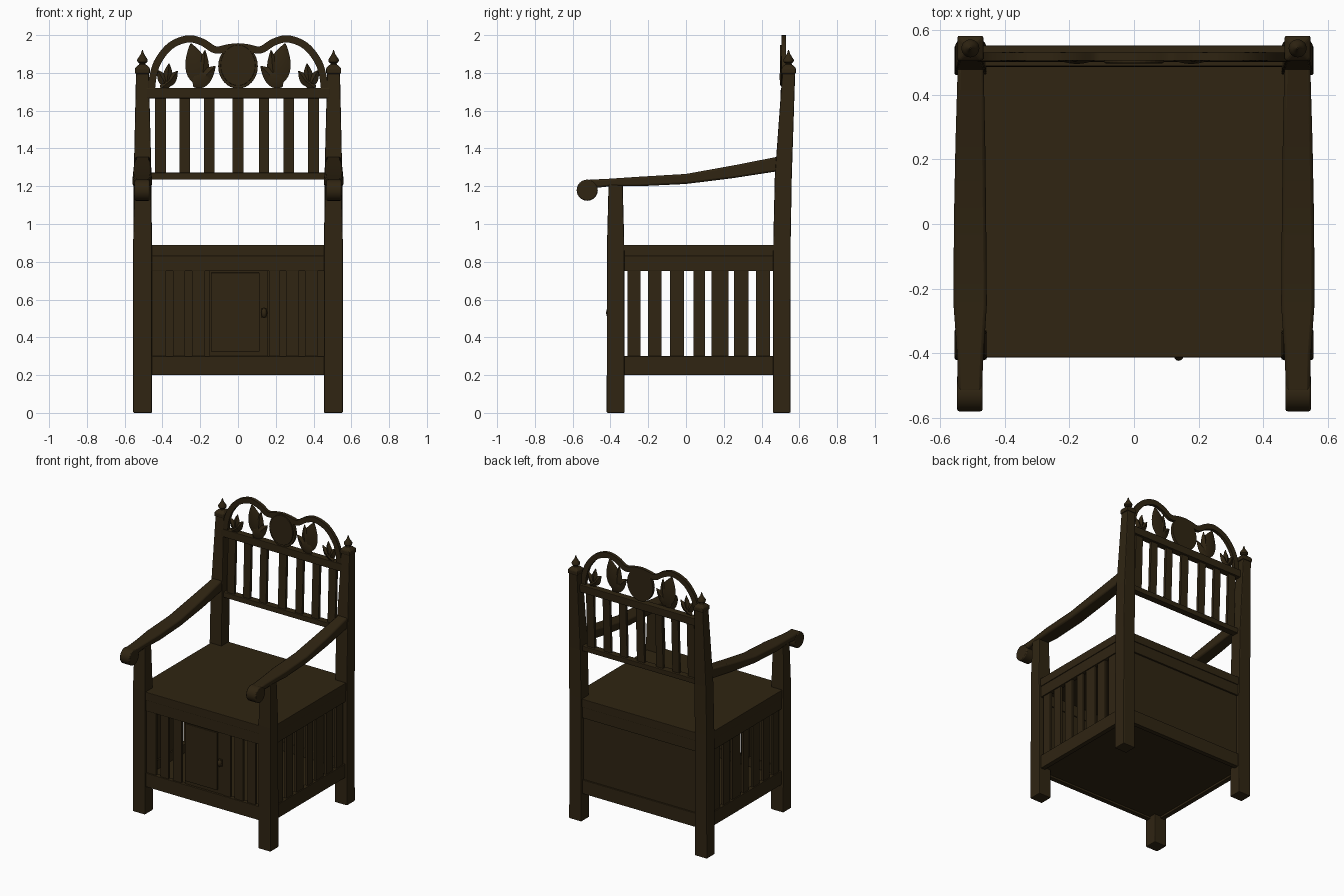
import bpy, bmesh, math
from mathutils import Vector

if "Cube" in bpy.data.objects:
    bpy.data.objects.remove(bpy.data.objects["Cube"])

wood = bpy.data.materials.new("dark brown wood")
wood.diffuse_color = (0.029, 0.018, 0.006, 1)
wood.use_nodes = True
wood.node_tree.nodes["Principled BSDF"].inputs["Base Color"].default_value = wood.diffuse_color


def finish(name, bm, bevel=0.0, smooth=False):
    bmesh.ops.recalc_face_normals(bm, faces=bm.faces)
    me = bpy.data.meshes.new(name)
    bm.to_mesh(me)
    bm.free()
    me.materials.append(wood)
    ob = bpy.data.objects.new(name, me)
    bpy.context.collection.objects.link(ob)
    if bevel:
        m = ob.modifiers.new("soft edges", 'BEVEL')
        m.width, m.segments, m.limit_method = bevel, 2, 'ANGLE'
    if smooth:
        bpy.context.view_layer.objects.active = ob
        ob.select_set(True)
        bpy.ops.object.shade_smooth_by_angle(angle=math.radians(40))
        ob.select_set(False)
    return ob


def loft(name, rings, bevel=0.004, smooth=False):
    """Skin a list of point rings and cap both ends."""
    bm = bmesh.new()
    vs = [[bm.verts.new(p) for p in r] for r in rings]
    n = len(vs[0])
    for a, b in zip(vs, vs[1:]):
        for i in range(n):
            j = (i + 1) % n
            bm.faces.new((a[i], a[j], b[j], b[i]))
    bm.faces.new(vs[0])
    bm.faces.new(vs[-1])
    return finish(name, bm, bevel, smooth)


def flat_ring(x0, x1, y0, y1, z):
    return [(x0, y0, z), (x1, y0, z), (x1, y1, z), (x0, y1, z)]


def box(name, x0, x1, y0, y1, z0, z1, bevel=0.003):
    return loft(name, [flat_ring(x0, x1, y0, y1, z) for z in (z0, z1)], bevel)


def post(name, s, sections):
    return loft(name, [flat_ring(s * a, s * b, c, d, z) for z, a, b, c, d in sections], 0.006)


def lathe(name, cx, cy, profile, n=16):
    rings = [[(cx + r * math.cos(2 * math.pi * i / n), cy + r * math.sin(2 * math.pi * i / n), z)
              for i in range(n)] for r, z in profile]
    return loft(name, rings, 0, True)


def disc(name, c, rx, rz, y0, y1, n=32):
    """Oval plate facing front."""
    return loft(name, [[(c[0] + rx * math.cos(2 * math.pi * i / n), y,
                         c[1] + rz * math.sin(2 * math.pi * i / n)) for i in range(n)]
                       for y in (y0, y1)], 0.004)


def leaf(name, base, tip, width, y=0.517, thick=0.03, n=10):
    """Pointed leaf with a raised middle ridge, front and back."""
    b, t = Vector(base), Vector(tip)
    side = Vector((-(t - b).y, (t - b).x)).normalized()
    rings = []
    for i in range(n + 1):
        u = i / n
        w = width / 2 * max(0.06, math.sin(math.pi * u ** 0.75) ** 0.8 if 0 < u < 1 else 0)
        h = thick / 2 * (0.3 + 0.7 * math.sin(math.pi * u))
        c = b.lerp(t, u)
        l, r = c + side * w, c - side * w
        rings.append([(l.x, y, l.y), (c.x, y - h, c.y), (r.x, y, r.y), (c.x, y + h, c.y)])
    return loft(name, rings, 0, True)


# Posts, arms and finials on both sides
arm = [(-.52, 1.19, 1.234, .47, .545), (-.46, 1.193, 1.237, .468, .545), (-.40, 1.2, 1.24, .465, .547),
       (-.25, 1.2, 1.25, .455, .558), (0, 1.212, 1.265, .457, .557), (.25, 1.243, 1.31, .46, .552),
       (.49, 1.28, 1.357, .465, .545)]
for s, side in ((-1, "left"), (1, "right")):
    post(side + "_front_leg", s, [(0, .455, .555, -.42, -.325), (.9, .455, .555, -.418, -.327),
                                  (1.21, .462, .548, -.41, -.335)])
    post(side + "_back_post", s, [(0, .455, .555, .46, .553), (.9, .456, .554, .462, .554),
                                  (1.25, .458, .552, .47, .56), (1.8, .472, .54, .51, .578)])
    post(side + "_post_cap", s, [(1.795, .466, .546, .504, .582), (1.825, .466, .546, .504, .582),
                                 (1.845, .488, .524, .525, .561)])
    lathe(side + "_finial", s * .506, .543, [(.02, 1.835), (.016, 1.85), (.027, 1.858), (.028, 1.87),
                                            (.018, 1.885), (.009, 1.9), (.002, 1.922)])
    loft(side + "_arm", [[(s * a, y, zb), (s * b, y, zb), (s * b, y, zt), (s * a, y, zt)]
                         for y, zb, zt, a, b in arm], 0.01, True)
    loft(side + "_arm_scroll", [[(s * x, -.523 + .056 * math.cos(k * math.pi / 12),
                                  1.179 + .056 * math.sin(k * math.pi / 12)) for k in range(24)]
                                for x in (.468, .547)], 0.006, True)
    # Side of the seat box: rails and open slats
    xs = sorted((s * .505, s * .54))
    box(side + "_apron", *xs, -.36, .48, .75, .832)
    box(side + "_lower_rail", *xs, -.36, .48, .2, .3)
    xs = sorted((s * .515, s * .532))
    for y0, y1 in ((-.31, -.24), (-.2, -.13), (-.085, -.01), (.04, .1), (.135, .225), (.255, .33), (.37, .445)):
        box(side + "_side_slat", *xs, y0, y1, .29, .76, 0)

# Seat and floor of the box
box("seat", -.545, .545, -.412, .545, .83, .89)
box("box_floor", -.52, .52, -.4, .53, .215, .235, 0)

# Front of the box with slats and door
box("front_apron", -.47, .47, -.408, -.375, .75, .832)
box("front_lower_rail", -.47, .47, -.41, -.375, .2, .3)
for x0, x1 in ((-.455, -.38), (-.345, -.28), (-.243, -.175), (.165, .22), (.253, .32), (.355, .42)):
    box("front_slat", x0, x1, -.4, -.383, .29, .76, 0)
box("door_panel", -.143, .114, -.406, -.383, .325, .742)
box("door_backing", -.15, .16, -.395, -.38, .29, .76, 0)
box("door_handle_plate", .125, .152, -.405, -.39, .505, .555)
lathe("door_handle", .138, -.408, [(.004, .505), (.013, .515), (.015, .53), (.013, .545), (.004, .555)], 12)

# Back of the box
box("back_panel", -.47, .47, .508, .528, .22, .832, 0)
box("back_apron", -.47, .47, .505, .54, .75, .832)
box("back_lower_rail", -.47, .47, .505, .54, .2, .3)

# Leaning backrest
loft("backrest_lower_rail", [flat_ring(-.48, .48, .485, .535, 1.235), flat_ring(-.48, .48, .487, .537, 1.272)])
loft("backrest_top_rail", [flat_ring(-.485, .485, .5, .55, 1.665), flat_ring(-.485, .485, .502, .552, 1.72)])
for x0, x1 in ((-.44, -.38), (-.31, -.255), (-.18, -.125), (-.03, .03), (.11, .165), (.24, .297), (.37, .43)):
    loft("backrest_slat", [flat_ring(x0, x1, .5, .52, 1.26), flat_ring(x0, x1, .515, .535, 1.675)], 0)

# Carved crest: a wavy band interpolated through half a path and its mirror
half = [(.458, 1.715), (.448, 1.79), (.42, 1.868), (.355, 1.945), (.265, 1.98), (.19, 1.963), (.12, 1.922), (.055, 1.932)]
path = [Vector(p) for p in half] + [Vector((0, 1.938))] + [Vector((-x, z)) for x, z in reversed(half)]
pts = []
for i in range(len(path) - 1):
    p0, p1, p2, p3 = path[max(i - 1, 0)], path[i], path[i + 1], path[min(i + 2, len(path) - 1)]
    for k in range(5):
        t = k / 5
        pts.append(.5 * (2 * p1 + (p2 - p0) * t + (2 * p0 - 5 * p1 + 4 * p2 - p3) * t * t
                         + (3 * p1 - p0 - 3 * p2 + p3) * t ** 3))
pts.append(path[-1])
rings = []
for i, p in enumerate(pts):
    d = (pts[min(i + 1, len(pts) - 1)] - pts[max(i - 1, 0)]).normalized()
    o = Vector((-d.y, d.x)) * .019
    rings.append([(q.x, y, q.y) for q, y in ((p + o, .506), (p - o, .506), (p - o, .53), (p + o, .53))])
loft("crest_band", rings, 0, True)
disc("crest_medallion_back", (0, 1.835), .105, .118, .506, .53)
disc("crest_medallion", (0, 1.84), .092, .108, .497, .515)
box("crest_shoulder", -.085, .085, .508, .528, 1.86, 1.93, 0)

# Carved leaves either side of the medallion
for s, side in ((-1, "left"), (1, "right")):
    leaf(side + "_large_leaf", (s * .19, 1.73), (s * .25, 1.955), .125)
    leaf(side + "_large_leaf_lobe", (s * .19, 1.75), (s * .175, 1.92), .06, .515)
    leaf(side + "_inner_leaf", (s * .235, 1.725), (s * .12, 1.835), .085, .51)
    for tx, tz in ((.365, 1.85), (.425, 1.815), (.32, 1.81)):
        leaf(side + "_small_leaf", (s * .378, 1.73), (s * tx, tz), .052)
    leaf(side + "_small_leaf_base", (s * .41, 1.715), (s * .34, 1.775), .05)
